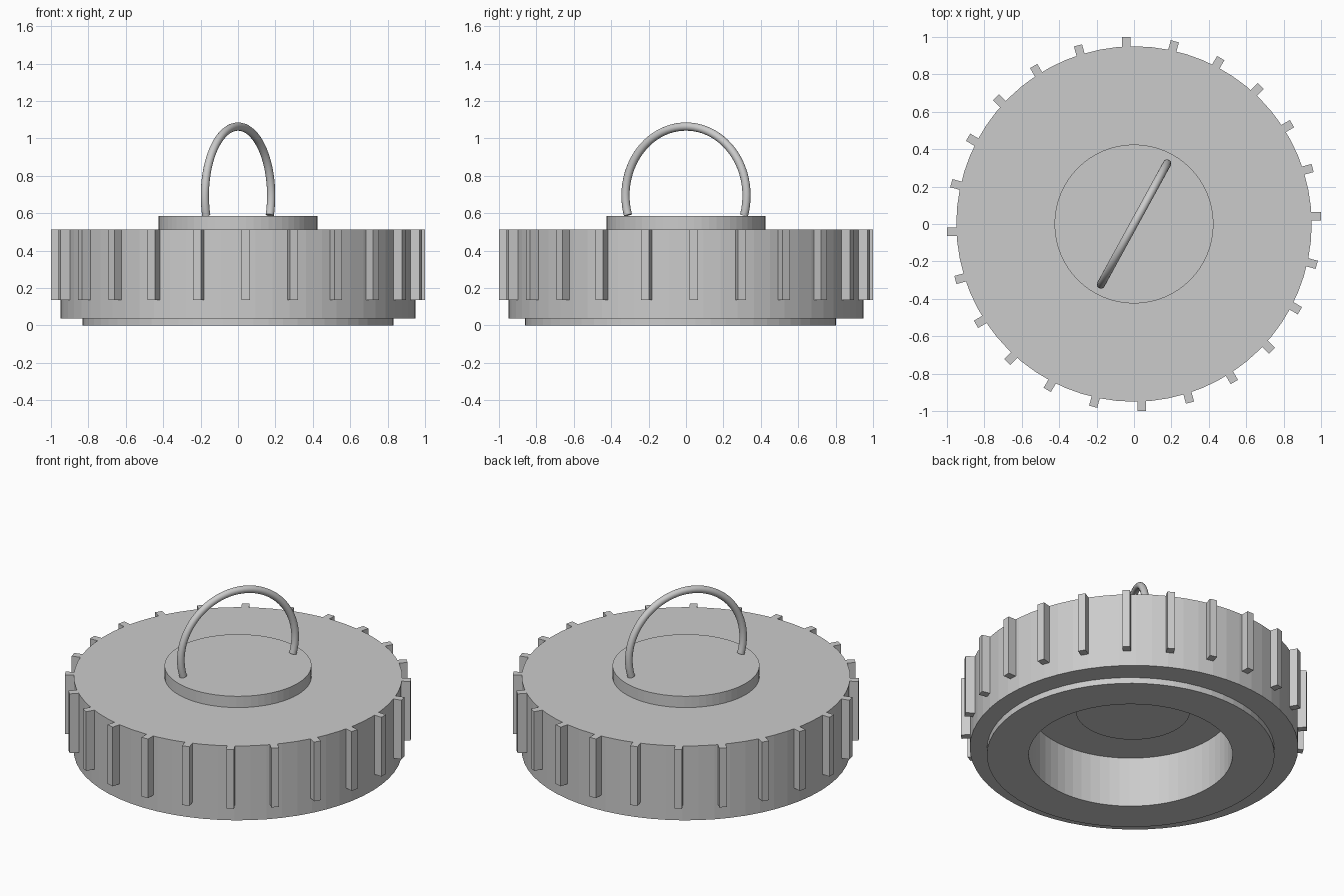
import bpy
import bmesh
from math import radians, cos, sin, tau
from mathutils import Matrix, Vector

cube = bpy.data.objects.get("Cube")
if cube:
    bpy.data.objects.remove(cube, do_unlink=True)

grey = bpy.data.materials.new("plain grey")
grey.use_nodes = True
GREY = (0.6, 0.6, 0.6, 1)
grey.diffuse_color = GREY
grey.node_tree.nodes["Principled BSDF"].inputs["Base Color"].default_value = GREY


def finish(name, bm):
    bmesh.ops.remove_doubles(bm, verts=bm.verts[:], dist=1e-5)
    bmesh.ops.recalc_face_normals(bm, faces=bm.faces[:])
    mesh = bpy.data.meshes.new(name)
    bm.to_mesh(mesh)
    bm.free()
    mesh.materials.append(grey)
    obj = bpy.data.objects.new(name, mesh)
    bpy.context.collection.objects.link(obj)
    return obj


def lathe(name, profile, closed=False, sides=64):
    """Turn a (radius, z, y shift) profile about the vertical axis."""
    bm = bmesh.new()
    rings = []
    for r, z, shift in profile:
        if r == 0:
            rings.append([bm.verts.new((0, shift, z))])
        else:
            rings.append([bm.verts.new((r * cos(tau * i / sides),
                                        r * sin(tau * i / sides) + shift, z))
                          for i in range(sides)])
    pairs = list(zip(rings, rings[1:]))
    if closed:
        pairs.append((rings[-1], rings[0]))
    for a, b in pairs:
        if len(a) == 1:
            bm.faces.new(b)
        elif len(b) == 1:
            bm.faces.new(a)
        else:
            for i in range(sides):
                j = (i + 1) % sides
                bm.faces.new((a[i], a[j], b[j], b[i]))
    # End caps are single polygons, so drop the unused centre points
    bmesh.ops.delete(bm, geom=[v for v in bm.verts if not v.link_faces], context='VERTS')
    return finish(name, bm)


# Cap body, hollowed from below by a slightly off-centre recess
OFF = -0.03
TOP, STEP = 0.513, 0.038
lathe("cap_body", [(0, TOP, 0), (0.95, TOP, 0), (0.95, STEP, 0),
                   (0.59, STEP, OFF), (0.59, 0.32, OFF), (0, 0.32, OFF)])

# Low ring under the body
lathe("base_ring", [(0.59, 0, OFF), (0.832, 0, OFF),
                    (0.832, STEP, OFF), (0.59, STEP, OFF)], closed=True)

# Raised disc on top and the smaller boss inside the recess
lathe("top_disc", [(0, 0.585, 0), (0.425, 0.585, 0), (0.425, TOP, 0), (0, TOP, 0)])
lathe("inner_boss", [(0, 0.32, -0.01), (0.33, 0.32, -0.01),
                     (0.33, 0.285, -0.01), (0, 0.285, -0.01)])

# Grip ribs around the rim, each set a little to one side of its radius
RIBS, LOW = 24, 0.135
bm = bmesh.new()
for i in range(RIBS):
    place = (Matrix.Rotation(tau * i / RIBS, 4, 'Z')
             @ Matrix.Translation((0.965, 0.042, (TOP + LOW) / 2))
             @ Matrix.Diagonal((0.07, 0.045, TOP - LOW, 1)))
    bmesh.ops.create_cube(bm, size=1, matrix=place)
finish("grip_ribs", bm)

# Wire handle: a round tube swept along an arc
RADIUS, TUBE, CENTRE = 0.369, 0.022, 0.694
STEPS, ROUND = 48, 16
across = Vector((cos(radians(61.3)), sin(radians(61.3)), 0))
side = Vector((-across.y, across.x, 0))
up = Vector((0, 0, 1))
bm = bmesh.new()
loops = []
for i in range(STEPS + 1):
    a = radians(-16.5 + 213 * i / STEPS)
    out = across * cos(a) + up * sin(a)
    middle = up * CENTRE + out * RADIUS
    loops.append([bm.verts.new(middle + TUBE * (out * cos(tau * k / ROUND)
                                                + side * sin(tau * k / ROUND)))
                  for k in range(ROUND)])
for a, b in zip(loops, loops[1:]):
    for k in range(ROUND):
        n = (k + 1) % ROUND
        bm.faces.new((a[k], a[n], b[n], b[k]))
bm.faces.new(loops[0])
bm.faces.new(loops[-1])
handle = finish("wire_handle", bm)
bpy.ops.object.select_all(action='DESELECT')
handle.select_set(True)
bpy.context.view_layer.objects.active = handle
bpy.ops.object.shade_smooth_by_angle(angle=radians(40))
